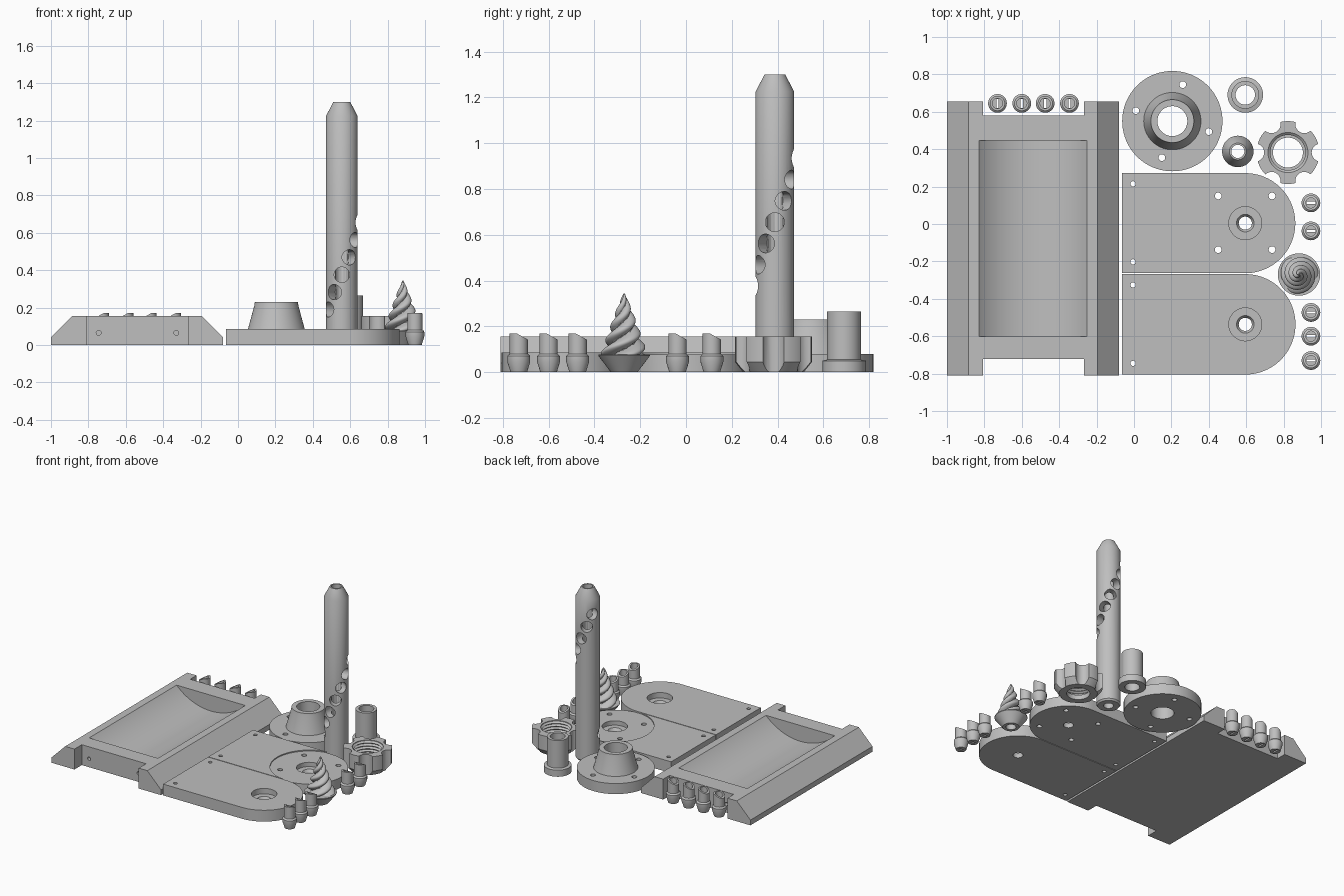
import bpy, bmesh, math
from mathutils import Matrix, Vector

if "Cube" in bpy.data.objects:
    bpy.data.objects.remove(bpy.data.objects["Cube"])

grey = bpy.data.materials.new("warm_grey")
grey.diffuse_color = (0.52, 0.52, 0.52, 1)
grey.use_nodes = True
grey.node_tree.nodes["Principled BSDF"].inputs["Base Color"].default_value = grey.diffuse_color


def finish(name, bm, loc=(0, 0, 0)):
    bmesh.ops.remove_doubles(bm, verts=bm.verts, dist=1e-5)
    bmesh.ops.recalc_face_normals(bm, faces=bm.faces)
    me = bpy.data.meshes.new(name)
    bm.to_mesh(me)
    bm.free()
    me.materials.append(grey)
    ob = bpy.data.objects.new(name, me)
    ob.location = loc
    bpy.context.collection.objects.link(ob)
    return ob


def lathe(name, profile, loc=(0, 0, 0), seg=64):
    """Revolve a closed (radius, height) outline about z."""
    bm = bmesh.new()
    rings = []
    for r, z in profile:
        if r == 0:
            rings.append([bm.verts.new((0, 0, z))] * seg)
        else:
            rings.append([bm.verts.new((r * math.cos(2 * math.pi * k / seg),
                                        r * math.sin(2 * math.pi * k / seg), z)) for k in range(seg)])
    for a, b in zip(rings, rings[1:] + rings[:1]):
        for k in range(seg):
            n = (k + 1) % seg
            quad = list(dict.fromkeys([a[k], a[n], b[n], b[k]]))
            if len(quad) > 2:
                bm.faces.new(quad)
    return finish(name, bm, loc)


def prism(name, points, vec, loc=(0, 0, 0)):
    """Extrude a flat polygon along a vector."""
    bm = bmesh.new()
    face = bm.faces.new([bm.verts.new(p) for p in points])
    ext = bmesh.ops.extrude_face_region(bm, geom=[face], use_keep_orig=True)
    bmesh.ops.translate(bm, vec=vec, verts=[v for v in ext["geom"] if isinstance(v, bmesh.types.BMVert)])
    return finish(name, bm, loc)


def box(x0, x1, y0, y1, z0, z1):
    return prism("cutter", [(x0, y0, z0), (x1, y0, z0), (x1, y1, z0), (x0, y1, z0)], (0, 0, z1 - z0))


def rod(start, end, r, seg=32):
    """Cylinder cutter between two points."""
    a, b = Vector(start), Vector(end)
    bm = bmesh.new()
    rot = (b - a).to_track_quat('Z', 'Y').to_matrix().to_4x4()
    bmesh.ops.create_cone(bm, cap_ends=True, segments=seg, radius1=r, radius2=r, depth=(b - a).length,
                          matrix=Matrix.Translation((a + b) / 2) @ rot)
    return finish("cutter", bm)


def cut(ob, cutters):
    """Subtract the cutters, bake the result and delete them."""
    for c in cutters:
        c.hide_render = True
        m = ob.modifiers.new("cut", 'BOOLEAN')
        m.operation, m.solver, m.object = 'DIFFERENCE', 'EXACT', c
    bpy.context.view_layer.update()
    me = bpy.data.meshes.new_from_object(ob.evaluated_get(bpy.context.evaluated_depsgraph_get()))
    ob.modifiers.clear()
    ob.data = me
    for c in cutters:
        bpy.data.objects.remove(c)
    return ob


# tray: bevelled slab with end notches, a curved trough and screw holes
outline = [(-1, 0), (-0.08, 0), (-0.08, 0.04), (-0.195, 0.155), (-0.885, 0.155), (-1, 0.04)]
tray = prism("tray", [(x, -0.81, z) for x, z in outline], (0, 1.465, 0))
half, depth = 0.289, 0.12
R = (half ** 2 + depth ** 2) / (2 * depth)
zc = 0.155 - depth + R
cut(tray, [box(-0.807, -0.267, -0.9, -0.722, -0.1, 0.3),
           box(-0.807, -0.267, 0.58, 0.8, -0.1, 0.3),
           rod((-0.54, -0.602, zc), (-0.54, 0.447, zc), R, 160)]
    + [rod((x, y, 0.065), (x, y + d, 0.065), 0.013)
       for x in (-0.745, -0.33) for y, d in ((-0.75, 0.11), (0.61, -0.11))])


# round-ended plates with a counterbored bearing hole
def plate(name, y0, y1, hinge_y, extra):
    r, yc, xc, top = (y1 - y0) / 2, (y0 + y1) / 2, 0.595, 0.086
    pts = [(-0.065, y1, 0), (-0.065, y0, 0)]
    for k in range(49):
        a = math.pi * (k / 48 - 0.5)
        pts.append((xc + r * math.cos(a), yc + r * math.sin(a), 0))
    ob = prism(name, pts, (0, 0, top))
    bore = lathe("cutter", [(0, -0.05), (0.035, -0.05), (0.035, 0.025), (0.047, 0.045),
                            (0.088, 0.045), (0.088, 0.2), (0, 0.2)], (xc, yc, 0))
    cut(ob, [bore] + [rod((-0.005, y, -0.1), (-0.005, y, 0.2), 0.014) for y in hinge_y] + extra)


seat = lathe("cutter", [(0, 0.078), (0.27, 0.078), (0.27, 0.2), (0, 0.2)], (0.595, 0.005, 0), 96)
bolts = [rod((x, y, -0.1), (x, y, 0.2), 0.018) for x in (0.45, 0.738) for y in (0.15, -0.137)]
plate("bolted_plate", -0.263, 0.272, (0.215, -0.202), [seat] + bolts)
plate("plain_plate", -0.805, -0.268, (-0.326, -0.745), [])

# flange with conical collar
flange = lathe("flange", [(0.08, 0), (0.268, 0), (0.268, 0.08), (0.153, 0.08), (0.118, 0.21),
                          (0.115, 0.23), (0.08, 0.23)], (0.205, 0.55, 0), 96)
holes = []
for k in range(4):
    a = math.radians(74 + 90 * k)
    x, y = 0.205 + 0.203 * math.cos(a), 0.55 + 0.203 * math.sin(a)
    holes.append(rod((x, y, -0.1), (x, y, 0.2), 0.018))
cut(flange, holes)

# flanged sleeve
lathe("sleeve", [(0.052, 0), (0.095, 0), (0.095, 0.05), (0.074, 0.055), (0.074, 0.265), (0.052, 0.265)],
      (0.595, 0.69, 0))

# hollow shaft with a spiral of drilled holes
tx, ty = 0.555, 0.388
shaft = lathe("shaft", [(0.035, 0), (0.075, 0), (0.084, 0.012), (0.084, 1.225), (0.045, 1.3), (0.035, 1.3)],
              (tx, ty, 0))
drills = []
for k in range(11):
    a, z = math.radians(-150 + 30 * k), 0.19 + 0.093 * k
    drills.append(rod((tx, ty, z), (tx + 0.15 * math.cos(a), ty + 0.15 * math.sin(a), z), 0.041))
cut(shaft, drills)

# scalloped hand nut with inner thread ridges
thread = []
for k in range(5):
    z = 0.15 - 0.022 * k
    thread += [(0.107, z), (0.094, z - 0.011)]
nx, ny = 0.823, 0.382
nut = lathe("hand_nut", [(0.08, 0), (0.132, 0), (0.168, 0.045), (0.168, 0.155), (0.107, 0.155)]
            + thread + [(0.094, 0.035), (0.08, 0.035)], (nx, ny, 0), 96)
scallops = []
for k in range(6):
    a = math.radians(60 * k)
    x, y = nx + 0.175 * math.cos(a), ny + 0.175 * math.sin(a)
    scallops.append(rod((x, y, -0.1), (x, y, 0.3), 0.048))
cut(nut, scallops)

# twisted tip on an inverted cone base
sx, sy = 0.882, -0.27
lathe("tip_base", [(0, 0.05), (0.035, 0.05), (0.035, 0), (0.058, 0), (0.113, 0.072), (0.113, 0.078), (0, 0.078)],
      (sx, sy, 0))
bm = bmesh.new()
steps, seg, rings = 80, 60, []
for i in range(steps + 1):
    t = i / steps
    rad = 0.105 * (1 - t) ** 0.85 + 0.001
    turn = 2 * math.pi * 1.5 * t
    ring = []
    for k in range(seg):
        a = 2 * math.pi * k / seg
        r = rad * (0.55 + 0.45 * abs(math.cos(1.5 * (a - turn))) ** 0.8)
        ring.append(bm.verts.new((r * math.cos(a), r * math.sin(a), 0.07 + 0.275 * t)))
    rings.append(ring)
for a, b in zip(rings, rings[1:]):
    for k in range(seg):
        bm.faces.new((a[k], a[(k + 1) % seg], b[(k + 1) % seg], b[k]))
bm.faces.new(rings[0][::-1])
bm.faces.new(rings[-1])
finish("twisted_tip", bm, (sx, sy, 0))

# slant-topped pegs with a slotted bore
peg = lathe("peg", [(0, 0), (0.036, 0), (0.05, 0.045), (0.05, 0.07), (0.04, 0.08), (0.04, 0.17),
                    (0.027, 0.17), (0.027, 0.06), (0, 0.06)], seg=40)
slant = [(0.012, 0.171), (-0.06, 0.131), (-0.06, 0.3), (0.012, 0.3)]
cut(peg, [prism("cutter", [(x, -0.1, z) for x, z in slant], (0, 0.2, 0)),
          box(-0.006, 0.006, -0.024, 0.024, -0.1, 0.1)])
spots = [(x, 0.645, 0) for x in (-0.73, -0.6, -0.475, -0.345)]
spots += [(0.946, y, -math.pi / 2) for y in (0.113, -0.037, -0.473, -0.6, -0.73)]
for i, (x, y, a) in enumerate(spots):
    ob = peg if i == 0 else peg.copy()
    if i:
        ob.data = peg.data.copy()
        bpy.context.collection.objects.link(ob)
    ob.location, ob.rotation_euler = (x, y, 0), (0, 0, a)

# smooth curved walls, keep edges crisp
for ob in bpy.context.collection.objects:
    ob.select_set(True)
bpy.context.view_layer.objects.active = tray
bpy.ops.object.shade_smooth_by_angle(angle=math.radians(30))
